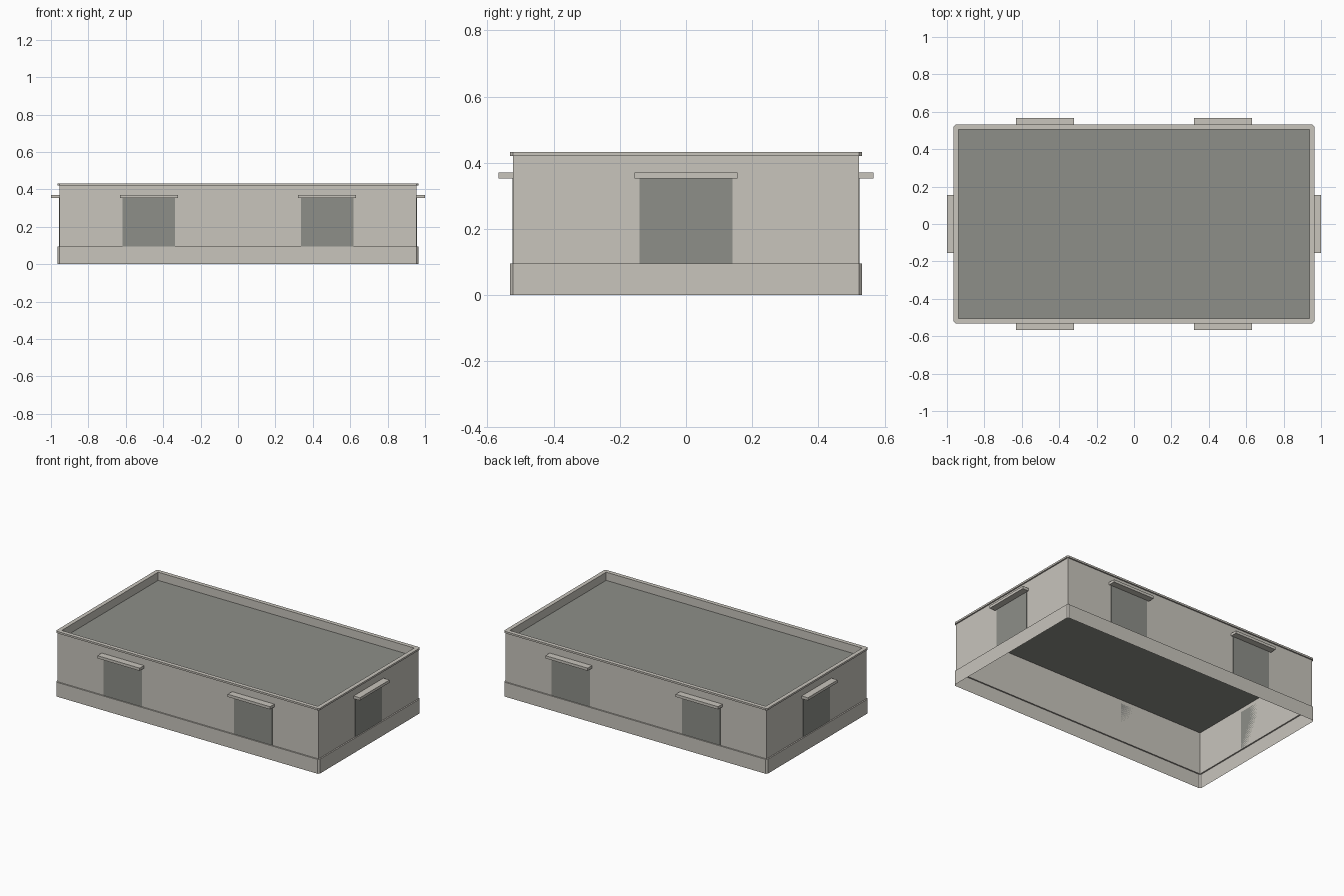
import bpy
import bmesh

cube = bpy.data.objects.get("Cube")
if cube:
    bpy.data.objects.remove(cube, do_unlink=True)

WX, WY = 0.955, 0.522      # half size of the wall faces
LEDGE, EAVE, TOP = 0.095, 0.42, 0.432
ROOF = 0.378
STEP, RIM = 0.009, -0.018  # outward step of plinth and rim, inner rim edge


def material(name, rgb):
    mat = bpy.data.materials.new(name)
    mat.use_nodes = True
    mat.diffuse_color = (*rgb, 1)
    mat.node_tree.nodes["Principled BSDF"].inputs["Base Color"].default_value = (*rgb, 1)
    return mat


stone = material("pale stone", (0.58, 0.555, 0.505))
grey = material("slate grey", (0.27, 0.275, 0.25))


def finish(name, bm, mat):
    mesh = bpy.data.meshes.new(name)
    bm.to_mesh(mesh)
    bm.free()
    mesh.materials.append(mat)
    obj = bpy.data.objects.new(name, mesh)
    bpy.context.collection.objects.link(obj)
    return obj


def outline(d):
    """Wall rectangle offset by d, with corners chamfered when stepped out."""
    c = max(d, 0)
    x, y = WX + d, WY + d
    return [(x, c - y), (x, y - c), (x - c, y), (c - x, y),
            (-x, y - c), (-x, c - y), (c - x, -y), (x - c, -y)]


def shell(name, profile, mat):
    """Sweep (offset, height) steps around the building."""
    bm = bmesh.new()
    rings = [[bm.verts.new((x, y, z)) for x, y in outline(d)] for d, z in profile]
    for low, high in zip(rings, rings[1:]):
        n = len(low)
        for i in range(n):
            j = (i + 1) % n
            bm.faces.new((low[i], low[j], high[j], high[i]))
    bmesh.ops.remove_doubles(bm, verts=bm.verts, dist=0.0001)
    return finish(name, bm, mat)


def box(name, lo, hi, mat):
    bm = bmesh.new()
    bmesh.ops.create_cube(bm, size=1)
    for v in bm.verts:
        v.co = [(a + b) / 2 + c * (b - a) for a, b, c in zip(lo, hi, v.co)]
    return finish(name, bm, mat)


# Open-bottomed shell: plinth, walls and parapet rim
shell("plinth", [(STEP, 0), (STEP, LEDGE), (0, LEDGE)], stone)
shell("walls", [(0, LEDGE), (0, EAVE)], stone)
shell("parapet_rim", [(0, EAVE), (STEP, EAVE), (STEP, TOP), (RIM, TOP), (RIM, ROOF)], stone)

# Flat sunken roof
bm = bmesh.new()
bm.faces.new([bm.verts.new((sx * WX, sy * WY, ROOF))
              for sx, sy in ((-1, -1), (1, -1), (1, 1), (-1, 1))])
finish("roof", bm, grey)


def opening(name, axis, side, centre):
    """Window plate and its canopy on one wall; axis is the wall's normal."""
    wall = (WX, WY)[axis]

    def part(label, half, near, far, z0, z1, mat):
        out = sorted((side * (wall + near), side * (wall + far)))
        along = (centre - half, centre + half)
        xy = (out, along) if axis == 0 else (along, out)
        box(f"{name}_{label}", (xy[0][0], xy[1][0], z0),
            (xy[0][1], xy[1][1], z1), mat)

    part("window", 0.14, 0, 0.002, LEDGE, 0.354, grey)
    part("canopy", 0.155, 0, 0.045, 0.353, 0.371, stone)


for side, face in ((-1, "front"), (1, "back")):
    for s, hand in ((1, "left"), (-1, "right")):
        opening(f"{face}_{hand}", 1, side, s * 0.477)
for side, face in ((1, "left"), (-1, "right")):
    opening(f"{face}_end", 0, side, 0)
